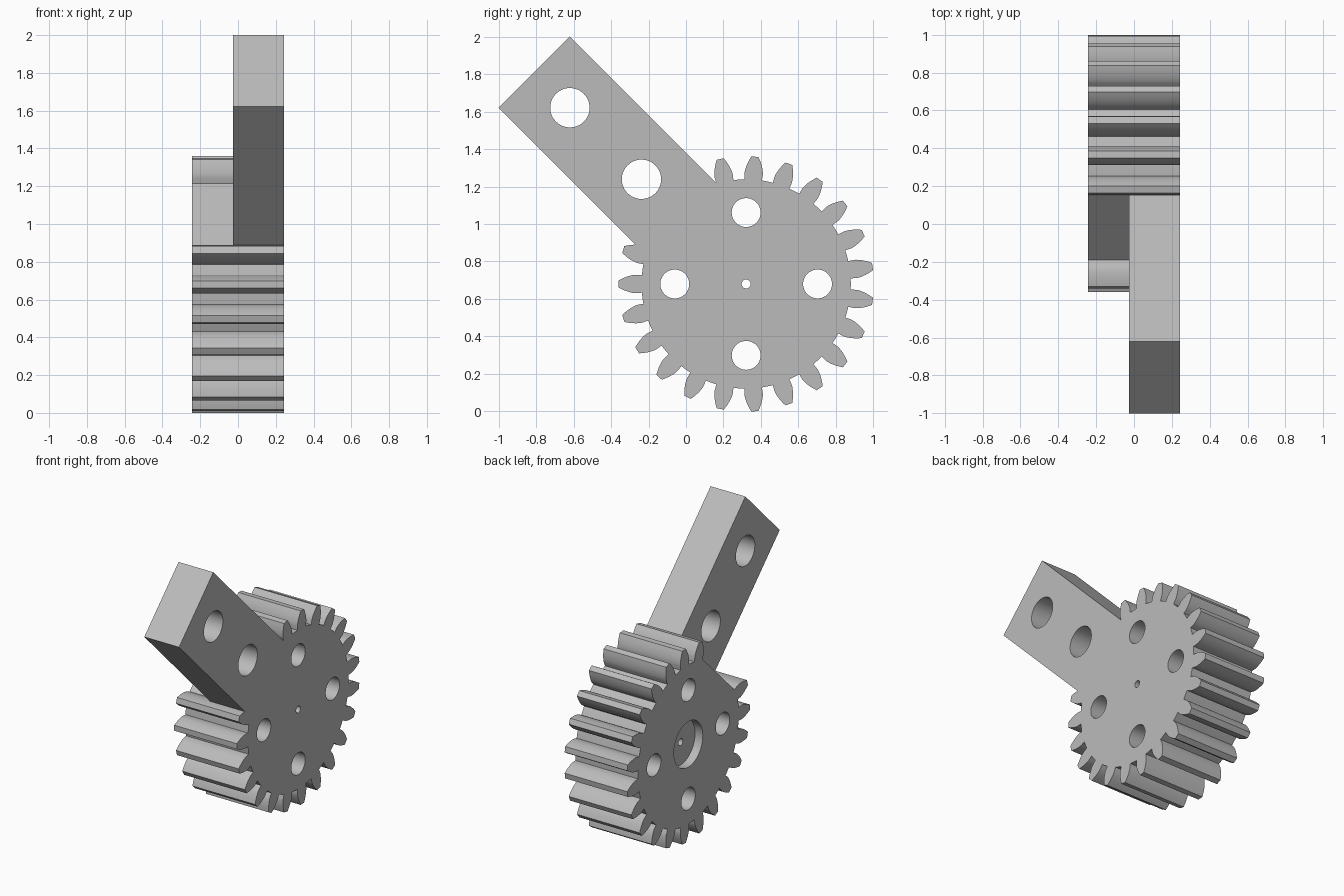
import bpy, bmesh
from math import sin, cos, tan, acos, pi, radians, sqrt

if "Cube" in bpy.data.objects:
    bpy.data.objects.remove(bpy.data.objects["Cube"], do_unlink=True)

CY, CZ = 0.321, 0.68            # gear axis
X0, X1, ARM_X = -0.243, 0.243, -0.027
TEETH, OUTER = 23, 0.681
MODULE = OUTER / (TEETH / 2 + 1)
PITCH_R = MODULE * TEETH / 2
ROOT_R = PITCH_R - 1.25 * MODULE
BASE_R = PITCH_R * cos(radians(20))
STEP = 2 * pi / TEETH
ARM_DIR, ARM_HALF, ARM_END = radians(135), 0.269, 1.6
FLAT = 0.495                    # distance from axis to the toothless flat

grey = bpy.data.materials.new("grey_metal")
grey.use_nodes = True
colour = (0.5, 0.5, 0.5, 1)
grey.diffuse_color = colour
grey.node_tree.nodes["Principled BSDF"].inputs["Base Color"].default_value = colour


def polar(r, a):
    return CY + r * cos(a), CZ + r * sin(a)


def prism(name, points, x0, x1):
    """Extrude a (y, z) outline along x."""
    bm = bmesh.new()
    face = bm.faces.new([bm.verts.new((x0, y, z)) for y, z in points])
    ext = bmesh.ops.extrude_face_region(bm, geom=[face])
    moved = [v for v in ext["geom"] if isinstance(v, bmesh.types.BMVert)]
    bmesh.ops.translate(bm, verts=moved, vec=(x1 - x0, 0, 0))
    bmesh.ops.recalc_face_normals(bm, faces=bm.faces[:])
    mesh = bpy.data.meshes.new(name)
    bm.to_mesh(mesh)
    bm.free()
    mesh.materials.append(grey)
    obj = bpy.data.objects.new(name, mesh)
    bpy.context.collection.objects.link(obj)
    return obj


def combine(target, other, operation):
    """Apply a boolean and discard the helper."""
    other.hide_render = True
    mod = target.modifiers.new(operation, 'BOOLEAN')
    mod.object, mod.operation, mod.solver = other, operation, 'EXACT'
    bpy.context.view_layer.objects.active = target
    bpy.ops.object.modifier_apply(modifier=mod.name)
    bpy.data.objects.remove(other, do_unlink=True)


def drill(target, centre, radius, x0=-1, x1=1, sides=48):
    ring = [(centre[0] + radius * cos(2 * pi * i / sides),
             centre[1] + radius * sin(2 * pi * i / sides)) for i in range(sides)]
    combine(target, prism("cutter", ring, x0, x1), 'DIFFERENCE')


def involute(a):
    return tan(a) - a


def half_angle(r):
    """Half the angular width of an involute tooth at radius r."""
    a = acos(min(1, BASE_R / r))
    return pi / (2 * TEETH) + involute(radians(20)) - involute(a)


# Toothed wheel outline with three teeth missing behind the arm
radii = [ROOT_R] + [BASE_R + (OUTER - BASE_R) * (i / 6) ** 1.3 for i in range(7)]
outline = []
for k in range(TEETH - 3):
    mid = pi + (k - 1) * STEP
    outline += [polar(r, mid - half_angle(max(r, BASE_R))) for r in radii]
    outline += [polar(r, mid + half_angle(max(r, BASE_R))) for r in reversed(radii)]
    if k < TEETH - 4:
        outline.append(polar(ROOT_R, mid + STEP / 2))
flat_end = pi - STEP - half_angle(BASE_R)
outline.append(polar(FLAT / cos(flat_end - ARM_DIR), flat_end))
gear = prism("gear_with_arm", outline, X0, X1)

# Lever arm on one half of the wheel's thickness
d = 1 / sqrt(2)
arm = [(CY + (-u + v) * d, CZ + (u + v) * d)
       for u, v in ((0.3, -ARM_HALF), (ARM_END, -ARM_HALF),
                    (ARM_END, ARM_HALF), (0.3, ARM_HALF))]
combine(gear, prism("arm", arm, ARM_X, X1), 'UNION')

# Through holes in the arm and wheel, axle bore and shallow recess
for distance in (0.79, 1.33):
    drill(gear, polar(distance, ARM_DIR), 0.105)
for i in range(4):
    drill(gear, polar(0.381, i * pi / 2), 0.077)
drill(gear, (CY, CZ), 0.16, -1, X0 + 0.06)
drill(gear, (CY, CZ), 0.024, sides=32)

bpy.ops.object.select_all(action='DESELECT')
gear.select_set(True)
bpy.context.view_layer.objects.active = gear
bpy.ops.object.shade_smooth_by_angle(angle=radians(25))
